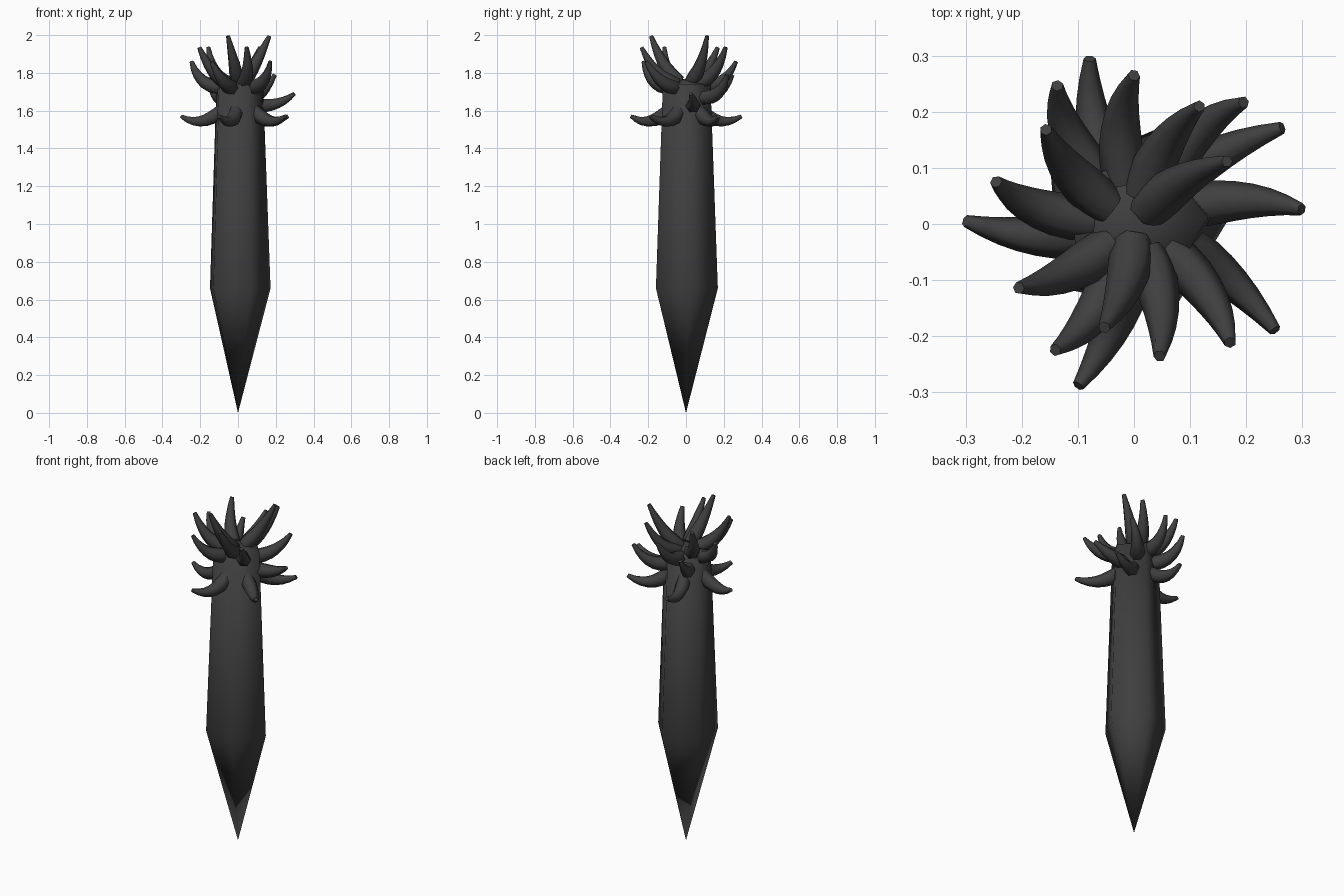
import bpy, bmesh, math
from mathutils import Vector

if "Cube" in bpy.data.objects:
    bpy.data.objects.remove(bpy.data.objects["Cube"])

mat = bpy.data.materials.new("charcoal")
mat.diffuse_color = (0.05, 0.05, 0.05, 1)
mat.use_nodes = True
mat.node_tree.nodes["Principled BSDF"].inputs["Base Color"].default_value = mat.diffuse_color


def finish(bm, name):
    bmesh.ops.recalc_face_normals(bm, faces=bm.faces)
    me = bpy.data.meshes.new(name)
    bm.to_mesh(me)
    bm.free()
    ob = bpy.data.objects.new(name, me)
    bpy.context.collection.objects.link(ob)
    me.materials.append(mat)
    for p in me.polygons:
        p.use_smooth = True
    bpy.context.view_layer.objects.active = ob
    ob.select_set(True)
    bpy.ops.object.shade_smooth_by_angle(angle=math.radians(75))
    ob.select_set(False)
    return ob


def skin(bm, rings):
    n = len(rings[0])
    for a, b in zip(rings, rings[1:]):
        for i in range(n):
            j = (i + 1) % n
            bm.faces.new((a[i], a[j], b[j], b[i]))


def polar(r, deg, z):
    a = math.radians(deg)
    return Vector((r * math.cos(a), r * math.sin(a), z))


# Five-sided stake body, pointed at the bottom
bm = bmesh.new()
rings = [[bm.verts.new(polar(r, 5 + 72 * i, z)) for i in range(5)]
         for r, z in ((0.173, 0.66), (0.133, 1.74))]
skin(bm, rings)
for ring, z in ((rings[0], 0.0), (rings[1], 1.77)):
    tip = bm.verts.new((0, 0, z))
    for i in range(5):
        bm.faces.new((ring[i], ring[(i + 1) % 5], tip))
finish(bm, "stake_body")


# Tapered horn swept along a quadratic curve: outward, then up
def horn(name, base, mid, tip, sides=6, segs=7):
    bm = bmesh.new()
    ctrl = 2 * mid - 0.5 * (base + tip)
    side = (tip - base).cross(Vector((0, 0, 1))).normalized()
    rings = []
    for k in range(segs + 1):
        t = k / segs
        c = (1 - t) ** 2 * base + 2 * t * (1 - t) * ctrl + t * t * tip
        d = ((1 - t) * (ctrl - base) + t * (tip - ctrl)).normalized()
        u = (side - d * side.dot(d)).normalized()
        v = d.cross(u)
        rad = 0.011 + 0.032 * (1 - t ** 1.7) - 0.008 * max(0, 1 - t * 5)
        rings.append([bm.verts.new(c + rad * (math.cos(2 * math.pi * i / sides) * u
                                              + math.sin(2 * math.pi * i / sides) * v))
                      for i in range(sides)])
    skin(bm, rings)
    bm.faces.new(rings[0])
    bm.faces.new(rings[-1])
    finish(bm, name)


# Tiers: (base r, z), (middle r, z), tip z, [(tip angle, tip r)]
tiers = [
    ((0.08, 1.61), (0.19, 1.545), 1.57, [(33, .315), (105, .305), (179, .30), (251, .305), (323, .315)]),
    ((0.08, 1.63), (0.20, 1.635), 1.69, [(5, .30)]),
    ((0.07, 1.67), (0.20, 1.69), 1.79, [(48, .292), (119, .282)]),
    ((0.07, 1.72), (0.185, 1.755), 1.86, [(90, .265), (163, .257), (238, .265), (309, .272)]),
    ((0.05, 1.74), (0.155, 1.80), 1.935, [(61, .24), (133, .23), (209, .235), (281, .24)]),
    ((0.03, 1.75), (0.115, 1.84), 1.995, [(34, .20), (254, .192)]),
]
for n, (b, m, tz, tips) in enumerate(tiers):
    for k, (ang, r) in enumerate(tips):
        horn(f"horn_{n}_{k}", polar(b[0], ang + 14, b[1]),
             polar(m[0], ang + 7, m[1]), polar(r, ang, tz))
